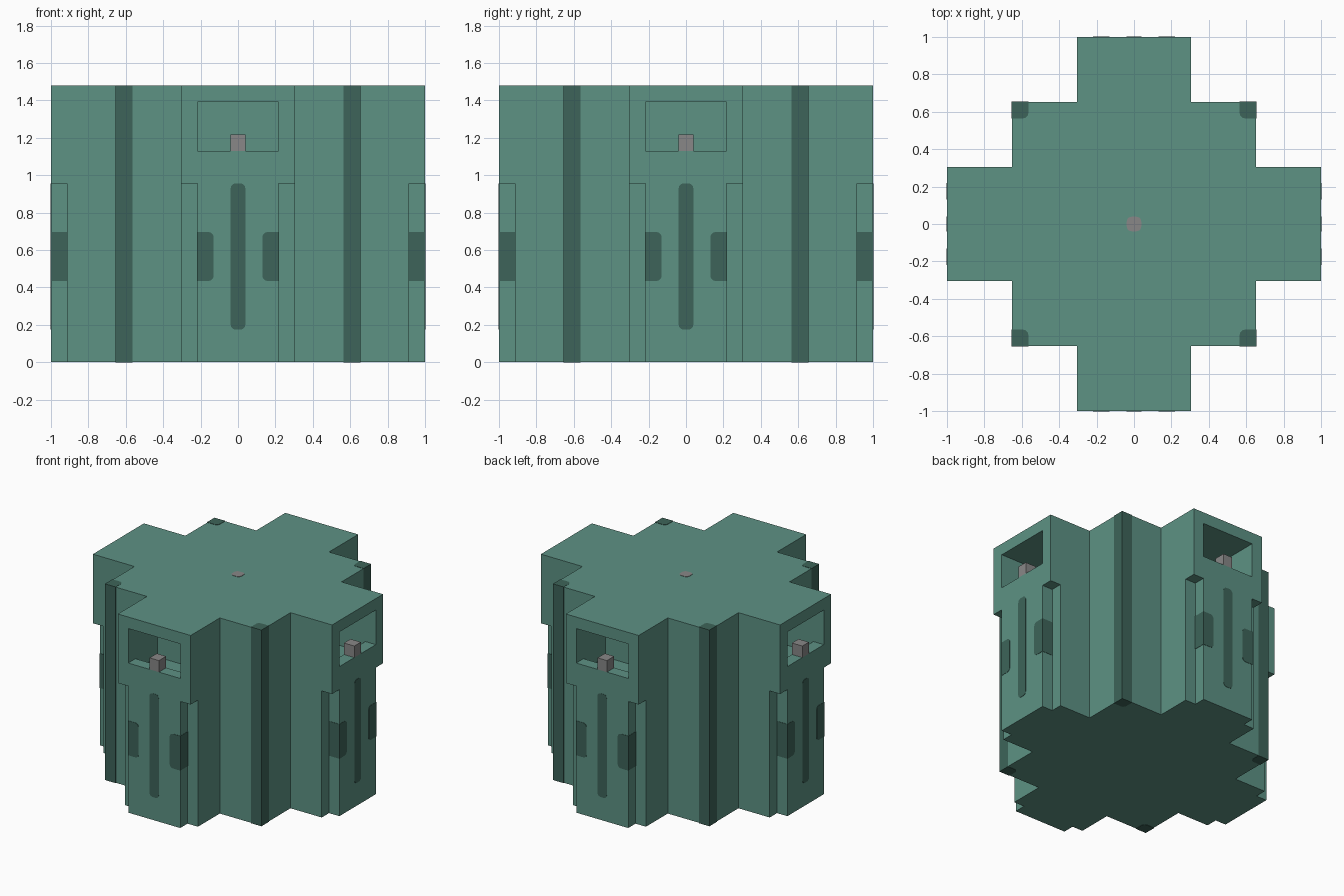
import bpy, bmesh, math
from mathutils import Matrix, Vector

if "Cube" in bpy.data.objects:
    bpy.data.objects.remove(bpy.data.objects["Cube"], do_unlink=True)

U = 2 / 23            # grid unit: every part sits on this grid
END = 11.5            # arm end
CORE = 7.5            # half width of the core
ARM = 3.5             # half width of an arm
TOP = 17              # total height
SKIN = 0.025          # painted parts stand this far proud


def material(name, rgb):
    m = bpy.data.materials.new(name)
    m.use_nodes = True
    m.diffuse_color = (*rgb, 1)
    m.node_tree.nodes["Principled BSDF"].inputs["Base Color"].default_value = (*rgb, 1)
    return m


green = material("sea_green", (0.110, 0.287, 0.231))
dark = material("dark_green", (0.047, 0.127, 0.100))
grey = material("grey", (0.246, 0.242, 0.242))


def build(name, mat, prisms, turns=4):
    """Extrude each (outline, direction) pair and repeat it around z."""
    bm = bmesh.new()
    for k in range(turns):
        turn = Matrix.Rotation(k * math.pi / 2, 3, 'Z')
        for outline, direction in prisms:
            face = bm.faces.new([bm.verts.new(turn @ Vector(p) * U) for p in outline])
            out = bmesh.ops.extrude_face_region(bm, geom=[face])
            moved = [g for g in out["geom"] if isinstance(g, bmesh.types.BMVert)]
            bmesh.ops.translate(bm, verts=moved, vec=turn @ Vector(direction) * U)
    bmesh.ops.recalc_face_normals(bm, faces=bm.faces)
    me = bpy.data.meshes.new(name)
    bm.to_mesh(me)
    bm.free()
    me.materials.append(mat)
    ob = bpy.data.objects.new(name, me)
    bpy.context.collection.objects.link(ob)
    return ob


def rect(a0, a1, b0, b1, round_corners="", r=0.3):
    """Rectangle outline; corners 0-3 run counter-clockwise from lower left."""
    pts = []
    corners = [(a0, b0, 1, 1), (a1, b0, -1, 1), (a1, b1, -1, -1), (a0, b1, 1, -1)]
    for i, (a, b, sa, sb) in enumerate(corners):
        if str(i) not in round_corners:
            pts.append((a, b))
            continue
        for s in range(4):
            t = math.pi + (i + s / 3) * math.pi / 2
            pts.append((a + sa * r + r * math.cos(t), b + sb * r + r * math.sin(t)))
    return pts


def flat(outline, z):
    return [(a, b, z) for a, b in outline]


def upright(outline, y):
    return [(a, y, b) for a, b in outline]


# Body: cross-shaped plan with a wider square core
quarter = [(END, -ARM), (END, ARM), (CORE, ARM), (CORE, CORE), (ARM, CORE)]
plan = []
for k in range(4):
    for x, y in quarter:
        for _ in range(k):
            x, y = -y, x
        plan.append((x, y))
body = build("body", green, [(flat(plan, 0), (0, 0, TOP))], turns=1)

# Cutters: notched arm corners, and window recesses with a low trough behind the sill
notches = [(flat(rect(*sorted((s * 2.5, s * 4.5)), -END - 1, -END + 1), -1), (0, 0, 12))
           for s in (-1, 1)]
recess = [(-END - 1, 13), (-END + 1, 13), (-END + 1, 12), (-CORE, 12), (-CORE, 16), (-END - 1, 16)]
window = ([(-2.5, y, z) for y, z in recess], (5, 0, 0))
cutter = build("cutter", green, notches + [window])
cutter.hide_render = True

cut = body.modifiers.new("cut", 'BOOLEAN')
cut.operation = 'DIFFERENCE'
cut.solver = 'EXACT'
cut.object = cutter
bpy.context.view_layer.objects.active = body
bpy.ops.object.modifier_apply(modifier=cut.name)
bpy.data.objects.remove(cutter, do_unlink=True)

# Dark posts on the core corners
build("corner_posts", dark, [
    (flat(rect(CORE - 1, CORE + SKIN, CORE - 1, CORE + SKIN, "0"), -SKIN),
     (0, 0, TOP + 2 * SKIN))])

# Dark slot down the middle of every arm end
build("arm_slots", dark, [
    (upright(rect(-0.45, 0.45, 2, 11, "0123"), -END - SKIN), (0, 2 * SKIN, 0))])

# Dark patches wrapping the arm edges
build("edge_patches", dark, [
    (upright(rect(-2.5 - SKIN, -1.5, 5, 8, "12"), -END - SKIN), (0, 1 + SKIN, 0)),
    (upright(rect(1.5, 2.5 + SKIN, 5, 8, "03"), -END - SKIN), (0, 1 + SKIN, 0))])

# Grey blocks on the window sills, and the grey mark on the roof
build("sill_blocks", grey, [(upright(rect(-0.45, 0.45, 13, 14), -END), (0, 1, 0))])
build("roof_mark", grey, [(flat(rect(-0.45, 0.45, -0.45, 0.45, "0123"), TOP - SKIN),
                           (0, 0, 2 * SKIN))], turns=1)
